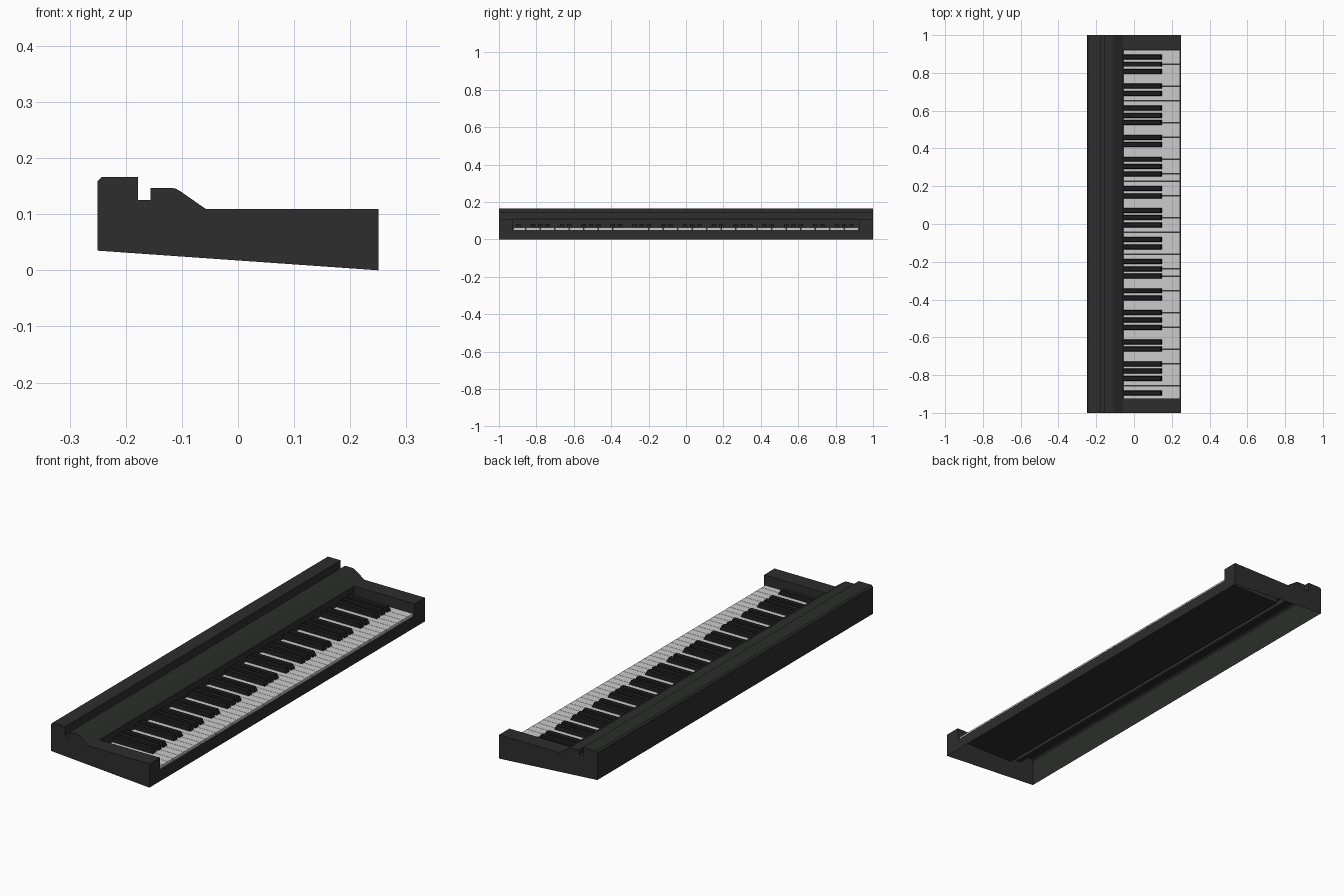
import bpy, bmesh

if "Cube" in bpy.data.objects:
    bpy.data.objects.remove(bpy.data.objects["Cube"])

END, CHEEK = 1.0, 0.925          # half length, inner face of the end cheeks
BACK, FRONT = -0.057, 0.25       # key slot extents in x
DECK, BED = 0.109, 0.05          # cheek top height, key bed height
PITCH, FIRST = 0.03868, 0.923    # key spacing, first key edge


def material(name, rgb):
    m = bpy.data.materials.new(name)
    m.diffuse_color = (*rgb, 1)
    m.use_nodes = True
    m.node_tree.nodes["Principled BSDF"].inputs["Base Color"].default_value = m.diffuse_color
    return m


def finish(bm, name, mat):
    bmesh.ops.remove_doubles(bm, verts=bm.verts, dist=1e-5)
    bmesh.ops.recalc_face_normals(bm, faces=bm.faces)
    me = bpy.data.meshes.new(name)
    bm.to_mesh(me)
    bm.free()
    me.materials.append(mat)
    ob = bpy.data.objects.new(name, me)
    bpy.context.collection.objects.link(ob)
    return ob


def face(bm, pts):
    return bm.faces.new([bm.verts.new(p) for p in pts])


def box(bm, x0, x1, y0, y1, z0, z1, inset_y=0.0, slope_x=0.0):
    """Box whose top can be narrowed in y and cut back at the front."""
    lo = [(x0, y0, z0), (x1, y0, z0), (x1, y1, z0), (x0, y1, z0)]
    hi = [(x0, y0 + inset_y, z1), (x1 - slope_x, y0 + inset_y, z1),
          (x1 - slope_x, y1 - inset_y, z1), (x0, y1 - inset_y, z1)]
    a = [bm.verts.new(p) for p in lo]
    b = [bm.verts.new(p) for p in hi]
    bm.faces.new(a[::-1])
    bm.faces.new(b)
    for i in range(4):
        j = (i + 1) % 4
        bm.faces.new((a[i], a[j], b[j], b[i]))


case_mat = material("case_dark", (0.025, 0.027, 0.025))
white_mat = material("key_white", (0.62, 0.62, 0.61))
black_mat = material("key_black", (0.012, 0.012, 0.012))

# Case: open-bottomed shell, profile with music-rest groove skinned along y
rear = [(-0.25, 0.035), (-0.25, 0.159), (-0.243, 0.166), (-0.178, 0.166),
        (-0.178, 0.125), (-0.156, 0.125), (-0.156, 0.147), (-0.119, 0.147),
        (-0.111, 0.1455), (-0.103, 0.141), (BACK, DECK)]
cheek = rear + [(FRONT, DECK), (FRONT, BED), (FRONT, 0)]
slot = rear + [(BACK, BED), (FRONT, BED), (FRONT, 0)]

bm = bmesh.new()
for y0, y1, prof in ((-END, -CHEEK, cheek), (-CHEEK, CHEEK, slot), (CHEEK, END, cheek)):
    for (xa, za), (xb, zb) in zip(prof, prof[1:]):
        face(bm, [(xa, y0, za), (xb, y0, zb), (xb, y1, zb), (xa, y1, za)])
for s in (-1, 1):
    # outer end panel and inner cheek wall
    face(bm, [(x, s * END, z) for x, z in cheek])
    face(bm, [(x, s * CHEEK, z) for x, z in
              ((BACK, DECK), (FRONT, DECK), (FRONT, BED), (BACK, BED))])
finish(bm, "case", case_mat)

# White keys
bm = bmesh.new()
for k in range(48):
    top = FIRST - k * PITCH
    low = max(top - PITCH, -CHEEK + 0.001)
    box(bm, BACK + 0.001, 0.243, low + 0.0006, top - 0.0006, BED + 0.001, 0.063)
finish(bm, "white_keys", white_mat)

# Black keys in groups of three and two
bm = bmesh.new()
for k in range(1, 48):
    if k % 7 in (1, 2, 3, 5, 6):
        y = FIRST - k * PITCH
        box(bm, BACK + 0.002, 0.15, y - 0.0135, y + 0.0135, 0.06, 0.083,
            inset_y=0.003, slope_x=0.01)
finish(bm, "black_keys", black_mat)
